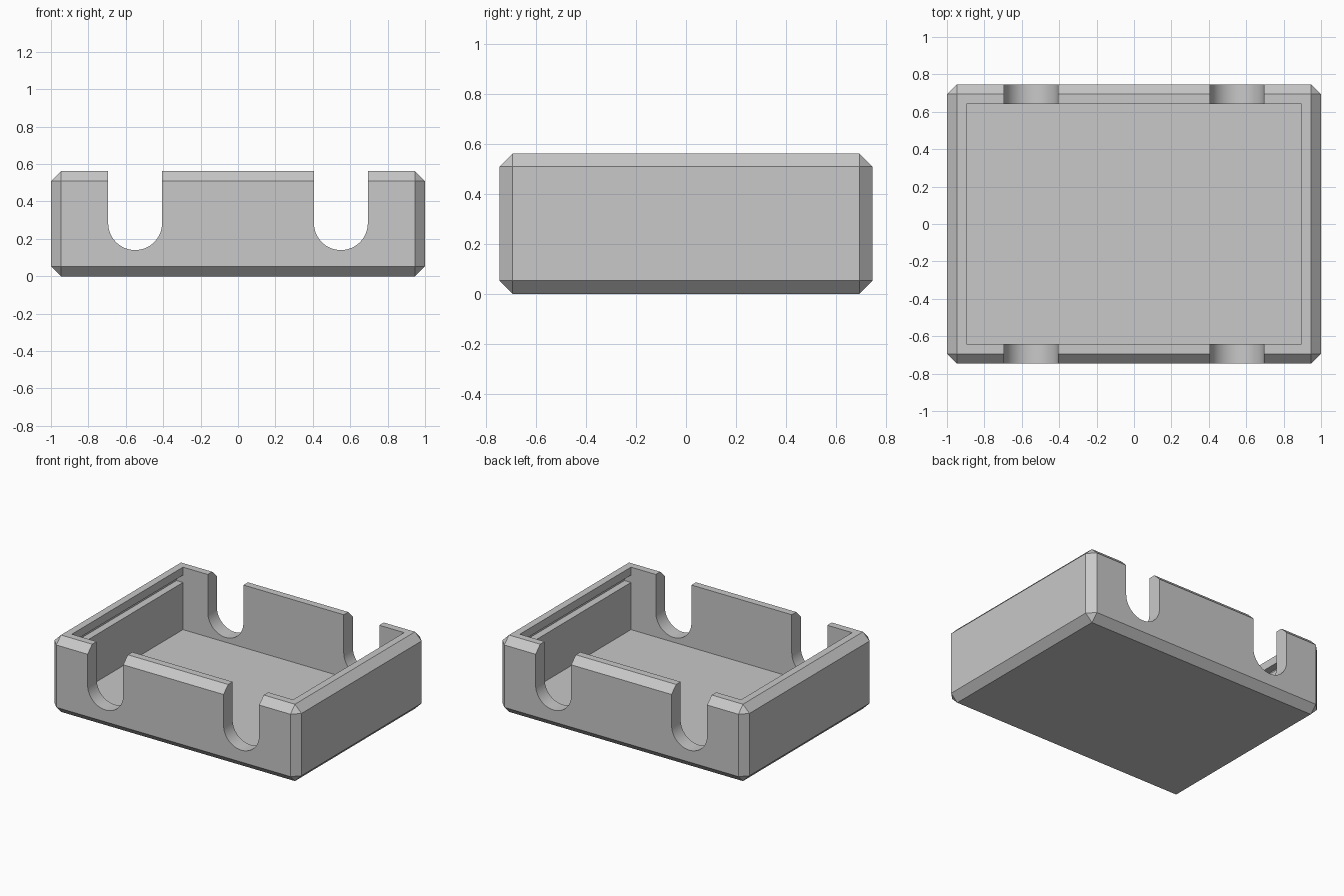
import bpy, bmesh, math

default = bpy.data.objects.get("Cube")
if default:
    bpy.data.objects.remove(default, do_unlink=True)

HALF_X, HALF_Y, HEIGHT = 1.0, 0.747, 0.562
CHAMFER, WALL = 0.053, 0.105
INNER_X, INNER_Y = HALF_X - WALL, HALF_Y - WALL

grey = bpy.data.materials.new("mid grey plastic")
grey.use_nodes = True
colour = (0.58, 0.58, 0.58, 1)
grey.diffuse_color = colour
grey.node_tree.nodes["Principled BSDF"].inputs["Base Color"].default_value = colour


def prism(name, profile, half_depth):
    """Extrude an x-z profile along y, centred on y = 0."""
    bm = bmesh.new()
    face = bm.faces.new([bm.verts.new((x, -half_depth, z)) for x, z in profile])
    side = bmesh.ops.extrude_face_region(bm, geom=[face])
    verts = [v for v in side["geom"] if isinstance(v, bmesh.types.BMVert)]
    bmesh.ops.translate(bm, verts=verts, vec=(0, 2 * half_depth, 0))
    bmesh.ops.recalc_face_normals(bm, faces=bm.faces[:])
    mesh = bpy.data.meshes.new(name)
    bm.to_mesh(mesh)
    bm.free()
    mesh.materials.append(grey)
    obj = bpy.data.objects.new(name, mesh)
    bpy.context.collection.objects.link(obj)
    return obj


def apply(obj, modifier):
    bpy.ops.object.select_all(action="DESELECT")
    bpy.context.view_layer.objects.active = obj
    obj.select_set(True)
    bpy.ops.object.modifier_apply(modifier=modifier.name)


def cut(obj, cutter):
    mod = obj.modifiers.new("cut", "BOOLEAN")
    mod.operation, mod.solver, mod.object = "DIFFERENCE", "EXACT", cutter
    apply(obj, mod)
    bpy.data.objects.remove(cutter, do_unlink=True)


# Chamfered outer block
tray = prism("open_tray", [(-HALF_X, 0), (HALF_X, 0), (HALF_X, HEIGHT), (-HALF_X, HEIGHT)], HALF_Y)
bevel = tray.modifiers.new("chamfer", "BEVEL")
bevel.width, bevel.segments, bevel.limit_method = CHAMFER, 1, "NONE"
apply(tray, bevel)

# Cavity with a retaining groove under the rim of each short wall
groove_x, groove_low, groove_high = HALF_X - CHAMFER, 0.45, 0.503
right = [(INNER_X, WALL), (INNER_X, groove_low), (groove_x, groove_low),
         (groove_x, groove_high), (INNER_X, groove_high), (INNER_X, 1)]
cut(tray, prism("cavity_cutter", right + [(-x, z) for x, z in reversed(right)], INNER_Y))

# Round-bottomed notches through both long walls
RADIUS, CENTRE_Z, STEPS = 0.144, 0.284, 32
for centre in (-0.55, 0.55):
    arc = [(centre - RADIUS * math.cos(math.pi * i / STEPS),
            CENTRE_Z - RADIUS * math.sin(math.pi * i / STEPS)) for i in range(STEPS + 1)]
    cut(tray, prism("notch_cutter", arc + [(centre + RADIUS, 1), (centre - RADIUS, 1)], 1))

# Smooth notch curves, crisp edges elsewhere
bpy.ops.object.select_all(action="DESELECT")
tray.select_set(True)
bpy.context.view_layer.objects.active = tray
bpy.ops.object.shade_smooth_by_angle(angle=math.radians(30))
